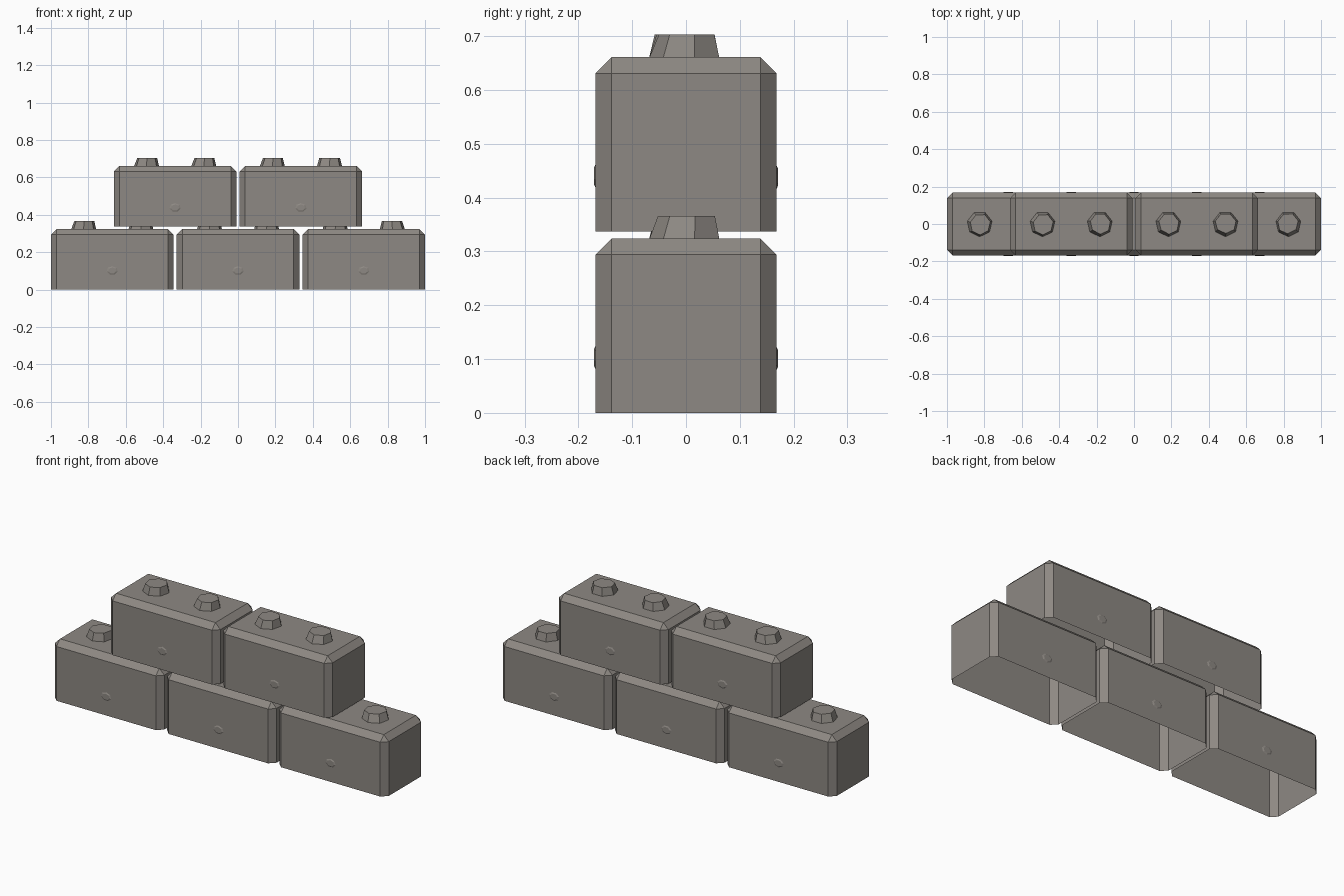
import bpy, bmesh, math
from mathutils import Matrix, Vector

cube = bpy.data.objects.get("Cube")
if cube:
    bpy.data.objects.remove(cube, do_unlink=True)

# One stone colour throughout
stone = bpy.data.materials.new("warm grey stone")
stone.use_nodes = True
COLOUR = (0.27, 0.25, 0.228, 1)
stone.diffuse_color = COLOUR
stone.node_tree.nodes["Principled BSDF"].inputs["Base Color"].default_value = COLOUR

LENGTH, DEPTH, HEIGHT, CHAMFER = 0.655, 0.336, 0.324, 0.03
PITCH, ROW_STEP = 0.6725, 0.337


def finish(bm, name, location):
    mesh = bpy.data.meshes.new(name)
    bm.to_mesh(mesh)
    bm.free()
    mesh.materials.append(stone)
    obj = bpy.data.objects.new(name, mesh)
    obj.location = location
    bpy.context.collection.objects.link(obj)
    return obj


def make_block(name, location):
    """Hollow block, open below, chamfered on the corners and top rim."""
    bm = bmesh.new()
    bmesh.ops.create_cube(bm, size=1, matrix=Matrix.Translation((0, 0, HEIGHT / 2))
                          @ Matrix.Diagonal((LENGTH, DEPTH, HEIGHT, 1)))
    floor = [f for f in bm.faces if f.normal.z < -0.5]
    bmesh.ops.delete(bm, geom=floor, context='FACES_ONLY')
    edges = [e for e in bm.edges if not e.is_boundary]
    bmesh.ops.bevel(bm, geom=edges, offset=CHAMFER, segments=1,
                    affect='EDGES', profile=0.5)
    return finish(bm, name, location)


def make_stud(name, location, turn):
    """Rough seven-sided tapered stud with a slightly skewed crown."""
    bm = bmesh.new()
    bmesh.ops.create_cone(bm, cap_ends=True, segments=7, radius1=0.069,
                          radius2=0.057, depth=0.045,
                          matrix=Matrix.Translation((0, 0, 0.0195)))
    for v in bm.verts:
        if v.co.z > 0.03:
            v.co.x = v.co.x * 0.95 + 0.004
    floor = [f for f in bm.faces if f.normal.z < -0.9]
    bmesh.ops.delete(bm, geom=floor, context='FACES_ONLY')
    bmesh.ops.rotate(bm, verts=bm.verts, matrix=Matrix.Rotation(turn, 3, 'Z'))
    return finish(bm, name, location)


def make_boss(name, location, side):
    """Shallow worn boss on a long wall."""
    bm = bmesh.new()
    bmesh.ops.create_cone(bm, cap_ends=True, segments=7, radius1=0.034,
                          radius2=0.022, depth=0.004,
                          matrix=Matrix.Diagonal((1, 0.75, 1, 1)))
    bmesh.ops.rotate(bm, verts=bm.verts,
                     matrix=Matrix.Rotation(-side * math.pi / 2, 3, 'X'))
    return finish(bm, name, location)


# Three blocks below, two above
for row, count in (("lower", 3), ("upper", 2)):
    z = 0 if row == "lower" else ROW_STEP
    for i in range(count):
        base = Vector(((i - (count - 1) / 2) * PITCH, 0, z))
        tag = f"{row}_{i + 1}"
        make_block(f"block_{tag}", base)
        for side, word in ((-1, "right"), (1, "left")):
            make_stud(f"stud_{tag}_{word}", base + Vector((side * 0.153, 0, HEIGHT)),
                      i * 0.9 + side * 0.45)
        for side, word in ((-1, "front"), (1, "back")):
            make_boss(f"boss_{tag}_{word}",
                      base + Vector((0, side * (DEPTH / 2 + 0.001), 0.102)), side)
